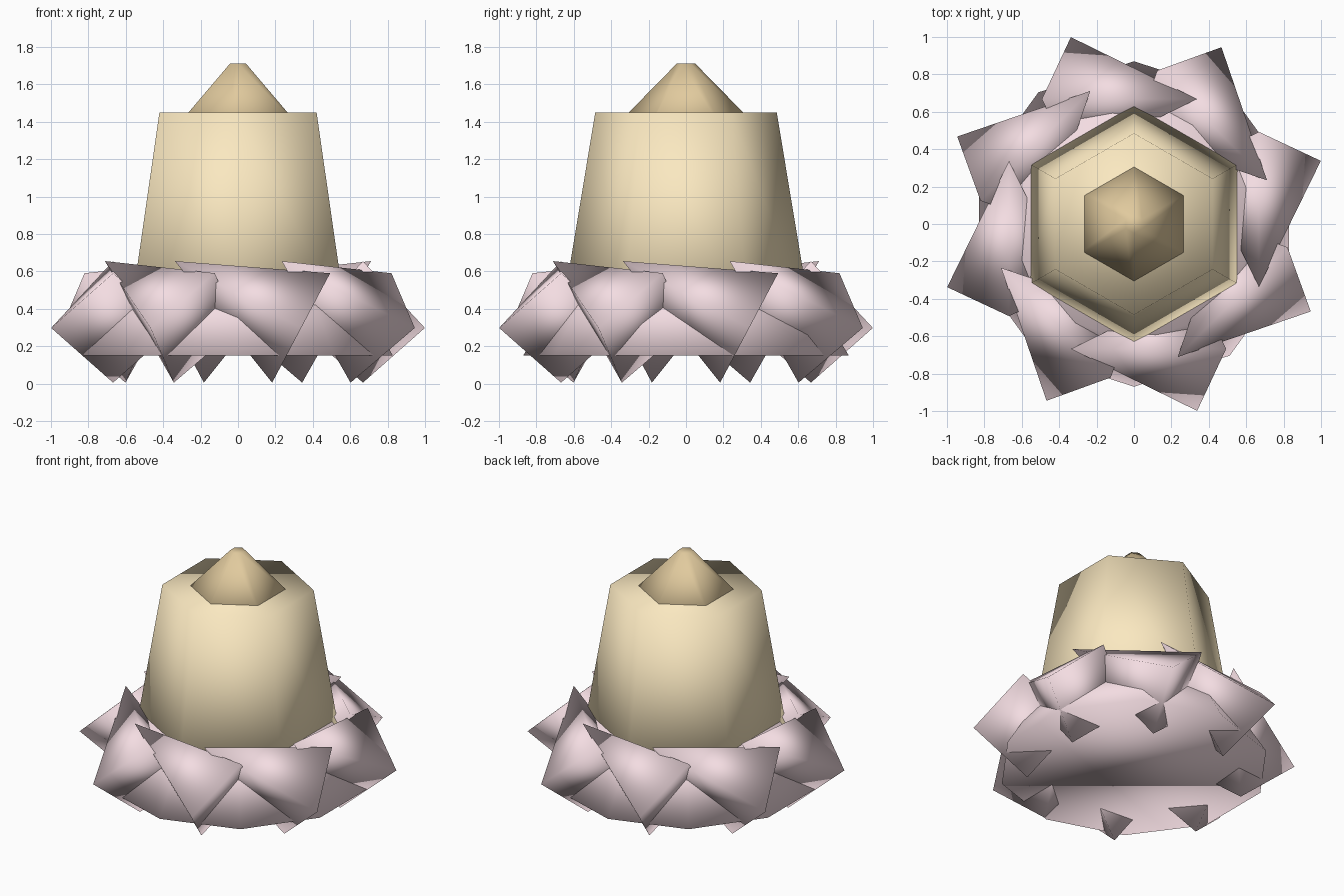
import bpy
from math import radians, pi
from mathutils import Matrix

if "Cube" in bpy.data.objects:
    bpy.data.objects.remove(bpy.data.objects["Cube"])


def material(name, rgb):
    m = bpy.data.materials.new(name)
    m.diffuse_color = (*rgb, 1)
    m.use_nodes = True
    m.node_tree.nodes["Principled BSDF"].inputs["Base Color"].default_value = m.diffuse_color
    return m


def cone(name, sides, r1, r2, z1, z2, mat):
    """Smooth-shaded cone or frustum standing between heights z1 and z2."""
    bpy.ops.mesh.primitive_cone_add(vertices=sides, radius1=r1, radius2=r2,
                                    depth=z2 - z1, location=(0, 0, (z1 + z2) / 2))
    ob = bpy.context.object
    ob.name = name
    ob.data.materials.append(mat)
    bpy.ops.object.shade_smooth()
    return ob


yellow = material("yellow", (0.96, 0.81, 0.53))
brown = material("brown", (0.75, 0.59, 0.34))
pink = material("pink", (0.90, 0.72, 0.76))

# Ten-sided base, hexagonal body and hexagonal cap
cone("base", 10, 0.87, 0.63, 0.15, 0.55, pink)
cone("body", 6, 0.676, 0.485, 0.30, 1.45, yellow)
cone("cap", 6, 0.403, 0.05, 1.35, 1.71, brown)

# Ring of eight tilted four-sided pyramid petals
tilt = Matrix.Rotation(radians(-62.1), 4, 'Y')
for i in range(8):
    petal = cone(f"petal_{i + 1}", 4, 0.331, 0, -0.382, 0.382, pink)
    petal.matrix_world = (Matrix.Rotation(i * pi / 4, 4, 'Z')
                          @ Matrix.Translation((0, -0.668, 0.476)) @ tilt)
